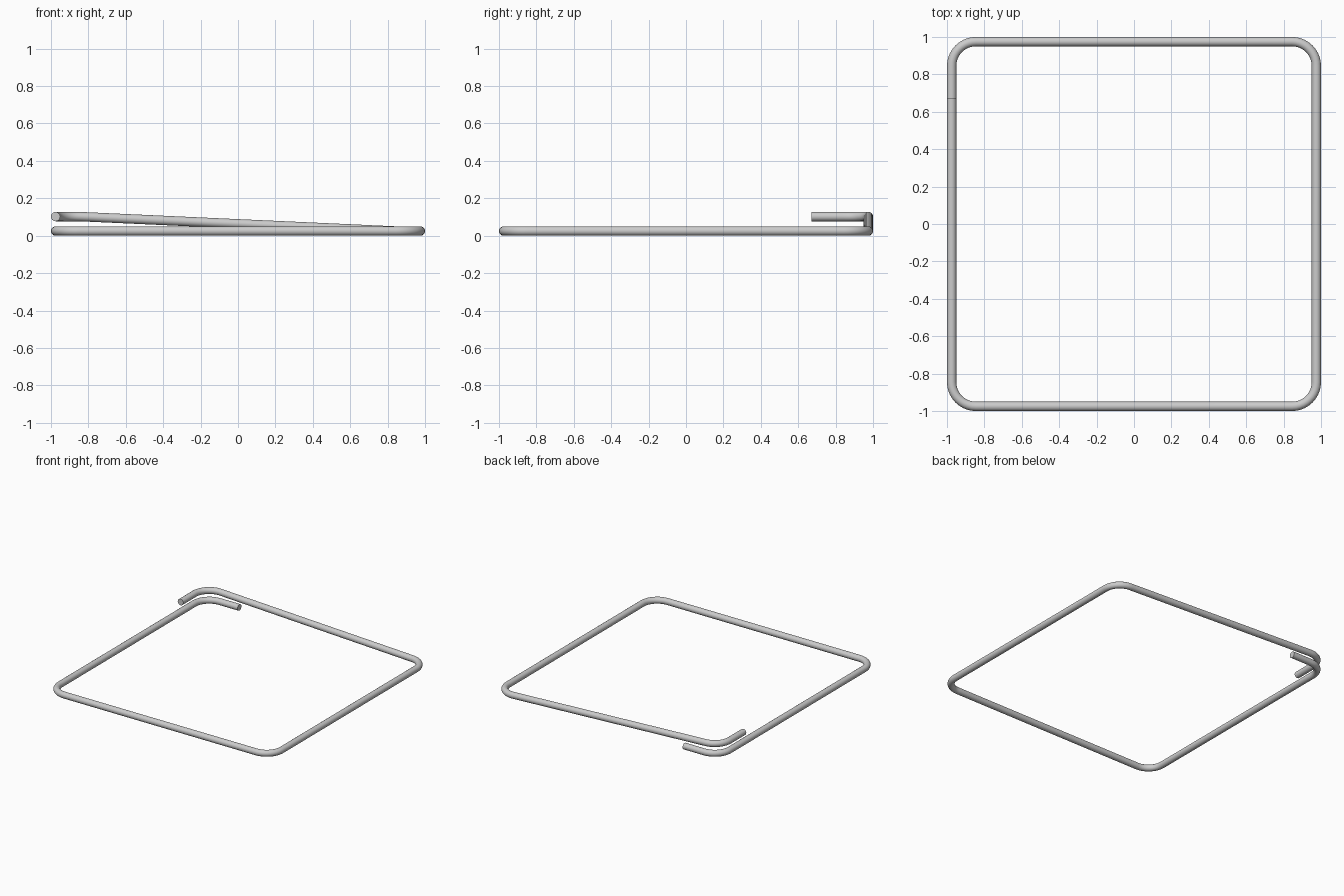
import bpy
from math import cos, sin, pi

if "Cube" in bpy.data.objects:
    bpy.data.objects.remove(bpy.data.objects["Cube"])

R = 0.025          # bar radius
H = 1.0 - R        # half side of the centre line
BEND = 0.13        # bend radius of the centre line
Z0, Z1 = R + 0.003, 0.105
END = 0.67         # where the two hooks stop
STEPS = 10

# Centre line: lower hook, round the square, then up and over the start
path = [(-END, H, Z0)]
c = H - BEND


def bend(cx, cy, start, z, turn=1):
    for i in range(STEPS + 1):
        a = start + turn * (pi / 2) * i / STEPS
        path.append((cx + BEND * cos(a), cy + BEND * sin(a), z))


bend(-c, c, pi / 2, Z0)          # back left, lower
bend(-c, -c, pi, Z0)             # front left
bend(c, -c, 1.5 * pi, Z0)        # front right
bend(c, c, 0, Z0)                # back right
bend(-c, c, pi / 2, Z1)          # back left, upper
path.append((-H, END, Z1))       # upper hook

# Round bar swept along the centre line
curve = bpy.data.curves.new("bent_bar", 'CURVE')
curve.dimensions = '3D'
curve.twist_mode = 'MINIMUM'
curve.bevel_depth = R
curve.bevel_resolution = 6
curve.use_fill_caps = True
spline = curve.splines.new('POLY')
spline.points.add(len(path) - 1)
for p, co in zip(spline.points, path):
    p.co = (*co, 1)

bar = bpy.data.objects.new("bent_bar", curve)
bpy.context.collection.objects.link(bar)
bpy.context.view_layer.objects.active = bar
bar.select_set(True)
bpy.ops.object.convert(target='MESH')
bar = bpy.context.object
bar.name = "bent_bar"

# Rest the bar on the ground
low = min(v.co.z for v in bar.data.vertices)
for v in bar.data.vertices:
    v.co.z -= low
bpy.ops.object.shade_smooth_by_angle(angle=pi / 5)
